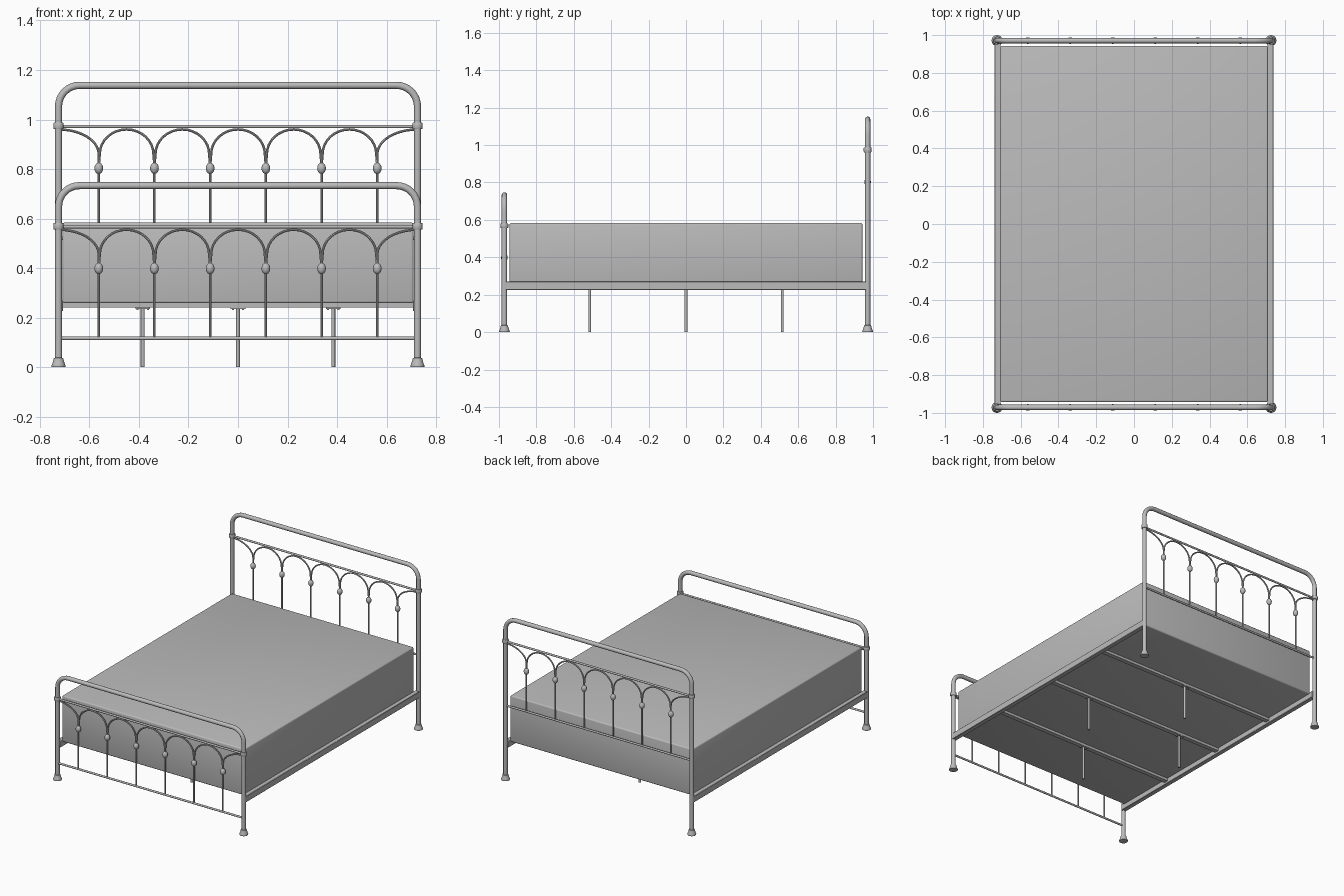
import bpy, bmesh, math
from mathutils import Vector

if "Cube" in bpy.data.objects:
    bpy.data.objects.remove(bpy.data.objects["Cube"])

PX, PY = 0.725, 0.971          # post centres
BARS = [-0.5625 + 0.225 * i for i in range(6)]

metal = bpy.data.materials.new("grey")
metal.diffuse_color = (0.5, 0.5, 0.5, 1)
metal.use_nodes = True
metal.node_tree.nodes["Principled BSDF"].inputs["Base Color"].default_value = metal.diffuse_color


def finish(name, me, angle=40):
    ob = bpy.data.objects.new(name, me)
    bpy.context.collection.objects.link(ob)
    me.materials.clear()
    me.materials.append(metal)
    bpy.ops.object.select_all(action='DESELECT')
    ob.select_set(True)
    bpy.context.view_layer.objects.active = ob
    bpy.ops.object.shade_smooth_by_angle(angle=math.radians(angle))
    return ob


def tubes(name, paths, r, res=4):
    """Round tubes along point paths, converted to one mesh."""
    cu = bpy.data.curves.new(name, 'CURVE')
    cu.dimensions = '3D'
    cu.fill_mode = 'FULL'
    cu.bevel_depth = r
    cu.bevel_resolution = res
    cu.use_fill_caps = True
    for pts in paths:
        sp = cu.splines.new('POLY')
        sp.points.add(len(pts) - 1)
        for p, co in zip(sp.points, pts):
            p.co = (*co, 1)
    tmp = bpy.data.objects.new(name + "_path", cu)
    me = bpy.data.meshes.new_from_object(tmp)
    bpy.data.objects.remove(tmp)
    me.name = name
    return finish(name, me)


def lathe(name, profile, centres, n=20):
    """Spin an (r, z) profile round a vertical axis at each centre."""
    bm = bmesh.new()
    for c in centres:
        rings = []
        for r, z in profile:
            rings.append([bm.verts.new(Vector(c) + Vector((r * math.cos(a), r * math.sin(a), z)))
                          for a in (2 * math.pi * k / n for k in range(n))])
        for a, b in zip(rings, rings[1:]):
            for k in range(n):
                j = (k + 1) % n
                bm.faces.new((a[k], a[j], b[j], b[k]))
        bm.faces.new(rings[0][::-1])
        bm.faces.new(rings[-1])
    me = bpy.data.meshes.new(name)
    bm.to_mesh(me)
    bm.free()
    return finish(name, me)


def box(name, lo, hi, bevel=0.0, seg=2):
    bm = bmesh.new()
    bmesh.ops.create_cube(bm, size=1)
    for v in bm.verts:
        v.co = [l + (c + 0.5) * (h - l) for l, h, c in zip(lo, hi, v.co)]
    if bevel:
        bmesh.ops.bevel(bm, geom=bm.edges[:], offset=bevel, segments=seg,
                        profile=0.5, affect='EDGES')
    me = bpy.data.meshes.new(name)
    bm.to_mesh(me)
    bm.free()
    return finish(name, me)


def arch(x0, x1, y, dz, a0, a1):
    """Elliptical arch between two bars; an end arch is a quarter only."""
    full = a1 - a0 > 100
    w = (x1 - x0) / 2 - 0.004 if full else x1 - x0 - 0.004
    cx = (x0 + x1) / 2 if full else (x0 if a0 == 90 else x1)
    pts = []
    for k in range(17):
        a = math.radians(a0 + (a1 - a0) * k / 16)
        pts.append((cx + w * math.cos(a), y, 0.86 + dz + 0.1 * math.sin(a)))
    if a0 == 0:
        pts.insert(0, (x1, y, 0.815 + dz))
    if a1 == 180:
        pts.append((x0, y, 0.815 + dz))
    return pts


# Headboard and footboard share one design, shifted in height
for part, y, dz in (("headboard", PY, 0.0), ("footboard", -PY, -0.405)):
    R, top = 0.085, 1.138 + dz
    frame = [(-PX, y, 0.01)]
    for cx, a0 in ((-PX + R, 180), (PX - R, 90)):
        for k in range(9):
            a = math.radians(a0 - 90 * k / 8)
            frame.append((cx + R * math.cos(a), y, top - R + R * math.sin(a)))
    frame.append((PX, y, 0.01))
    tubes(part + "_frame", [frame], 0.0145)

    # thin upper and lower rails
    tubes(part + "_rails", [[(-PX, y, z + dz), (PX, y, z + dz)] for z in (0.972, 0.521)], 0.007, 3)
    # vertical bars
    tubes(part + "_bars", [[(x, y, 0.521 + dz), (x, y, 0.81 + dz)] for x in BARS], 0.005, 2)
    # arches and the half arches running into the posts
    paths = [arch(a, b, y, dz, 0, 180) for a, b in zip(BARS, BARS[1:])]
    paths.append(arch(BARS[-1], PX, y, dz, 90, 180))
    paths.append(arch(-PX, BARS[0], y, dz, 0, 90))
    # end arches are highest at the post, so mirror the quarter onto the bar side
    paths[-2] = [(PX - (PX - BARS[-1]) * math.cos(t), y, 0.86 + dz + 0.1 * math.sin(t))
                 for t in (math.pi / 2 * k / 10 for k in range(11))]
    paths[-2].insert(0, (BARS[-1], y, 0.815 + dz))
    paths[-1] = [(-p[0], p[1], p[2]) for p in paths[-2]]
    tubes(part + "_arches", paths, 0.005, 2)
    # knots where arches meet bars
    knot = [(max(0.004, 0.0175 * math.sin(math.pi * k / 10)), -0.023 * math.cos(math.pi * k / 10))
            for k in range(11)]
    lathe(part + "_knots", knot, [(x, y, 0.803 + dz) for x in BARS], 16)
    # post collars
    collar = [(0.013, -0.013), (0.019, -0.013), (0.021, -0.009), (0.021, 0.009), (0.019, 0.013), (0.013, 0.013)]
    lathe(part + "_collars", collar, [(s * PX, y, 0.974 + dz) for s in (-1, 1)])
    # flared feet
    foot = [(0.028, 0), (0.029, 0.004), (0.025, 0.014), (0.020, 0.030), (0.019, 0.036), (0.0145, 0.038)]
    lathe(part + "_feet", foot, [(s * PX, y, 0) for s in (-1, 1)])

# Side rails
for side, s in (("left", -1), ("right", 1)):
    xs = sorted((s * 0.706, s * 0.738))
    box(side + "_side_rail", (xs[0], -PY, 0.226), (xs[1], PY, 0.27), 0.002, 1)

# Mattress
box("mattress", (-0.709, -0.943, 0.258), (0.709, 0.943, 0.584), 0.009, 3)

# Cross slats with support legs: one leg on the outer slats, two on the middle
for i, (y, legs) in enumerate(((-0.515, (0,)), (0, (-0.385, 0.385)), (0.515, (0,)))):
    box(f"slat_{i + 1}", (-0.71, y - 0.016, 0.24), (0.71, y + 0.016, 0.26))
    for x in legs:
        box("leg_plate", (x - 0.03, y - 0.014, 0.235), (x + 0.03, y + 0.014, 0.241))
        for s in (-1, 1):
            box("plate_screw", (x + s * 0.021 - 0.004, y - 0.004, 0.23),
                (x + s * 0.021 + 0.004, y + 0.004, 0.236))
        tubes("support_leg", [[(x, y, 0), (x, y, 0.238)]], 0.008, 3)
